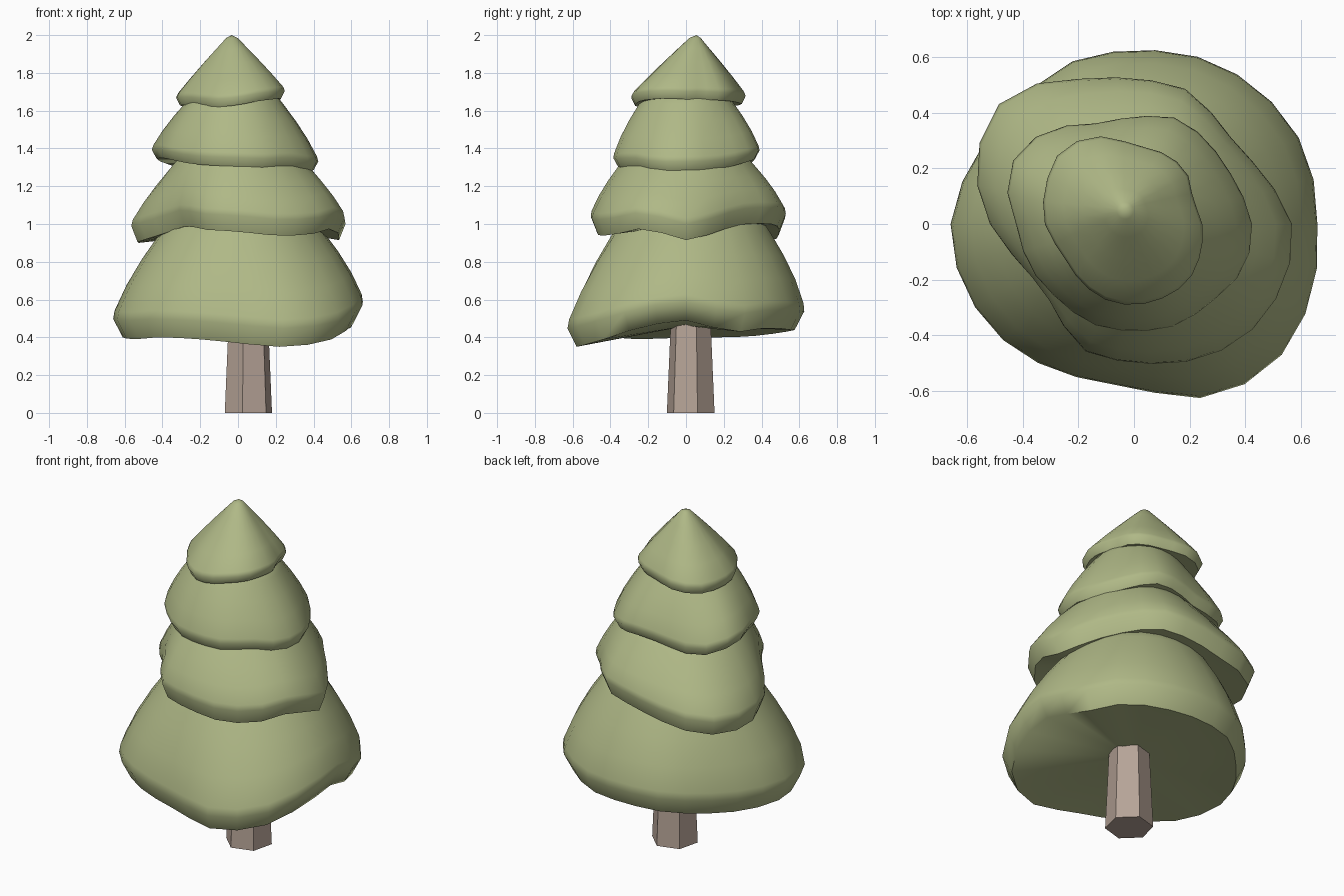
import bpy, bmesh
from math import sin, cos, tau, radians

if "Cube" in bpy.data.objects:
    bpy.data.objects.remove(bpy.data.objects["Cube"])

N = 26  # sides of each foliage tier


def material(name, rgb):
    m = bpy.data.materials.new(name)
    m.diffuse_color = (*rgb, 1)
    m.use_nodes = True
    m.node_tree.nodes["Principled BSDF"].inputs["Base Color"].default_value = m.diffuse_color
    return m


def sample(keys, u):
    """Smooth closed interpolation of evenly spaced keys, u in 0..1."""
    n = len(keys)
    i = int(u * n)
    t = u * n - i
    a, b, c, d = (keys[(i + k) % n] for k in (-1, 0, 1, 2))
    return b + 0.5 * t * (c - a + t * (2*a - 5*b + 4*c - d + t * (3*(b - c) + d - a)))


def loft(name, rings, low, high, mat, smooth):
    """Skin stacked rings and close them with a fan at each end."""
    bm = bmesh.new()
    rows = [[bm.verts.new(p) for p in r] for r in rings]
    n = len(rows[0])
    for a, b in zip(rows, rows[1:]):
        for i in range(n):
            j = (i + 1) % n
            bm.faces.new((a[i], a[j], b[j], b[i]))
    lo, hi = bm.verts.new(low), bm.verts.new(high)
    for i in range(n):
        j = (i + 1) % n
        bm.faces.new((rows[0][j], rows[0][i], lo))
        bm.faces.new((rows[-1][i], rows[-1][j], hi))
    me = bpy.data.meshes.new(name)
    bm.to_mesh(me)
    bm.free()
    me.materials.append(mat)
    ob = bpy.data.objects.new(name, me)
    bpy.context.collection.objects.link(ob)
    if smooth:
        bpy.ops.object.select_all(action='DESELECT')
        ob.select_set(True)
        bpy.context.view_layer.objects.active = ob
        bpy.ops.object.shade_smooth_by_angle(angle=radians(62))


def tier(name, radii, hems, lip, inset, top, bulge, under, apex, mat):
    """radii / hems: rim radius and hem height around the tier from +x."""
    cx, cy, tr, tz = top
    levels = [[] for _ in range(7)]
    for i in range(N):
        u = i / N
        c, s = cos(u * tau), sin(u * tau)
        r, z = sample(radii, u), sample(hems, u)
        rim = (r * c, r * s, z + lip)
        hem = ((r - inset) * c, (r - inset) * s, z)
        end = (cx + tr * c, cy + tr * s, tz)
        mix = lambda p, q, t, b=0: (p[0] + (q[0]-p[0])*t + b*c,
                                    p[1] + (q[1]-p[1])*t + b*s,
                                    p[2] + (q[2]-p[2])*t)
        pts = (hem, mix(hem, rim, 0.85), mix(rim, end, 0.05),
               mix(rim, end, 0.3, bulge * 0.85), mix(rim, end, 0.55, bulge),
               mix(rim, end, 0.8, bulge * 0.6), end)
        for row, p in zip(levels, pts):
            row.append(p)
    loft(name, levels, (0, 0, under), apex, mat, True)


green = material("foliage", (0.43, 0.48, 0.24))
brown = material("bark", (0.47, 0.37, 0.31))

# Foliage tiers, bottom to top
tier("foliage_bottom",
     [.67, .68, .67, .655, .635, .635, .61, .63, .67, .66, .635, .60, .60, .685, .72, .70],
     [.49, .43, .45, .44, .44, .43, .41, .40, .40, .39, .40, .39, .37, .35, .38, .45],
     .115, .06, (.02, .03, .35, 1.06), .025, .46, (.02, .03, 1.08), green)
tier("foliage_lower_middle",
     [.575, .50, .475, .525, .53, .57, .655, .62, .525, .43, .42, .495, .505, .54, .575, .585],
     [.915, .965, 1.0, 1.0, .98, .94, .91, .90, .92, .96, .99, .97, .96, .94, .945, .975],
     .10, .04, (.01, 0, .31, 1.37), .015, 1.0, (.01, 0, 1.39), green)
tier("foliage_upper_middle",
     [.43, .40, .40, .415, .39, .395, .47, .495, .43, .41, .39, .395, .39, .40, .40, .43],
     [1.285, 1.29, 1.31, 1.34, 1.34, 1.31, 1.30, 1.34, 1.35, 1.34, 1.32, 1.31, 1.305, 1.30, 1.305, 1.285],
     .055, .03, (-.02, 0, .20, 1.71), .015, 1.35, (-.02, 0, 1.73), green)
tier("foliage_top",
     [.25, .235, .27, .28, .29, .345, .375, .35, .325, .285, .285, .295, .295, .29, .285, .265],
     [1.66, 1.66, 1.655, 1.65, 1.645, 1.635, 1.625, 1.625, 1.63, 1.63, 1.625, 1.62, 1.63, 1.65, 1.66, 1.665],
     .05, .025, (-.032, .048, .03, 1.985), .005, 1.67, (-.032, .055, 2.0), green)

# Six-sided tapered trunk
loft("trunk",
     [[(.055 + r * cos(radians(16 + 60 * k)), .025 + r * sin(radians(16 + 60 * k)), z)
       for k in range(6)] for r, z in ((.13, 0), (.108, .5))],
     (.055, .025, 0), (.055, .025, .5), brown, False)
